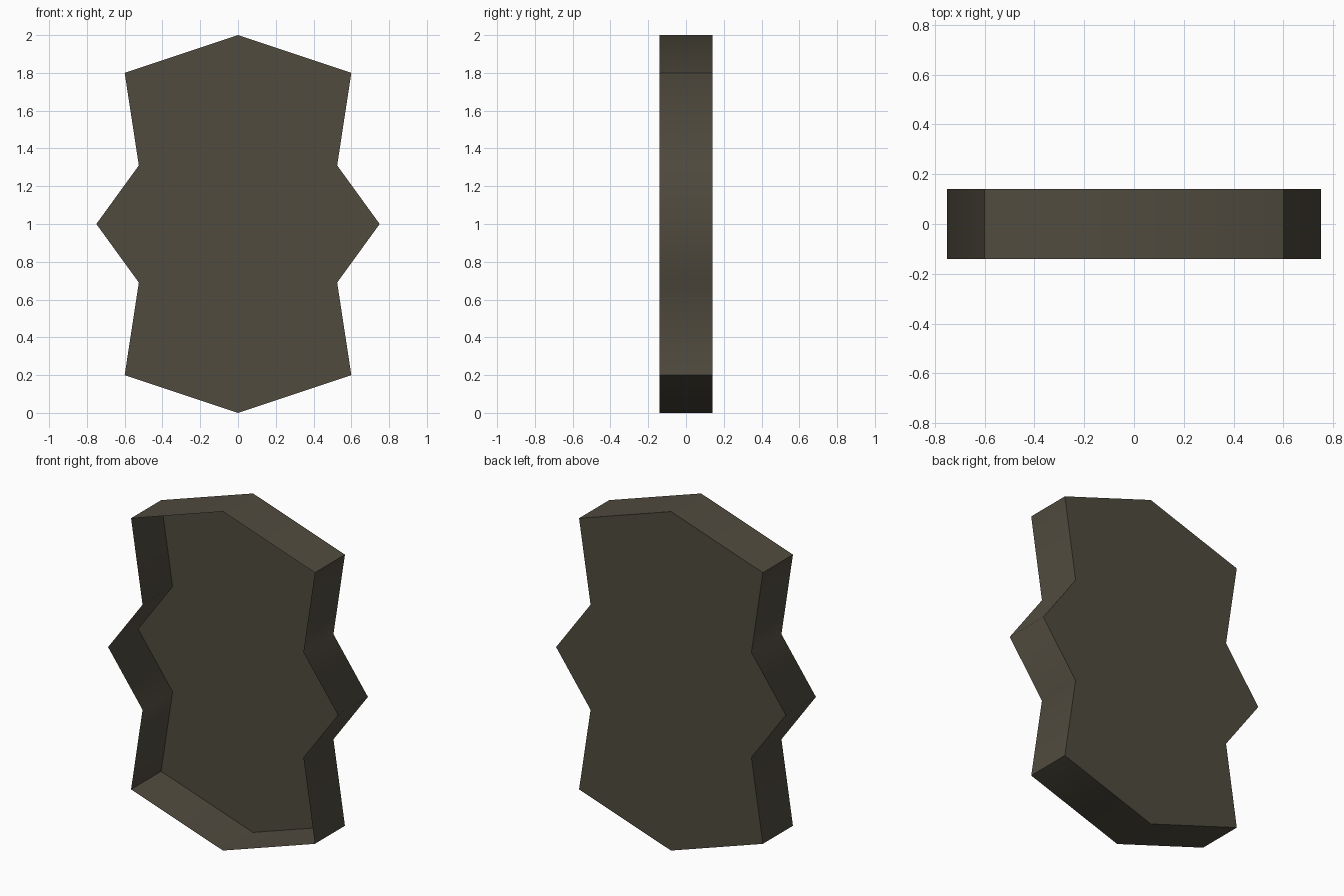
import bpy, bmesh, math

cube = bpy.data.objects.get("Cube")
if cube:
    bpy.data.objects.remove(cube, do_unlink=True)

# One dark stone colour
stone = bpy.data.materials.new("dark olive stone")
stone.use_nodes = True
colour = (0.080, 0.070, 0.049, 1)
stone.diffuse_color = colour
bsdf = stone.node_tree.nodes["Principled BSDF"]
bsdf.inputs["Base Color"].default_value = colour
bsdf.inputs["Roughness"].default_value = 0.8

# Upper right quarter of the outline, mirrored to the full outline
DEPTH = 0.28
quarter = [(0.75, 1.0), (0.525, 1.31), (0.6, 1.8), (0.0, 2.0)]
upper = quarter + [(-x, z) for x, z in quarter[-2::-1]]
outline = upper + [(x, 2 - z) for x, z in upper[-2:0:-1]]

# Shallow tray: closed back panel with a rim, open at the front
bm = bmesh.new()
back = bm.faces.new([bm.verts.new((x, DEPTH / 2, z)) for x, z in outline])
rim = bmesh.ops.extrude_edge_only(bm, edges=back.edges[:])
rim_verts = [g for g in rim["geom"] if isinstance(g, bmesh.types.BMVert)]
bmesh.ops.translate(bm, verts=rim_verts, vec=(0, -DEPTH, 0))
bmesh.ops.recalc_face_normals(bm, faces=bm.faces[:])
bm.normal_update()
if back.normal.y < 0:
    bmesh.ops.reverse_faces(bm, faces=bm.faces[:])
mesh = bpy.data.meshes.new("open_slab")
bm.to_mesh(mesh)
bm.free()

slab = bpy.data.objects.new("open_slab", mesh)
mesh.materials.append(stone)
bpy.context.collection.objects.link(slab)

# Rim is smooth along each side, sharp at the four corners and the back
bpy.ops.object.select_all(action="DESELECT")
slab.select_set(True)
bpy.context.view_layer.objects.active = slab
bpy.ops.object.shade_smooth_by_angle(angle=math.radians(76))
